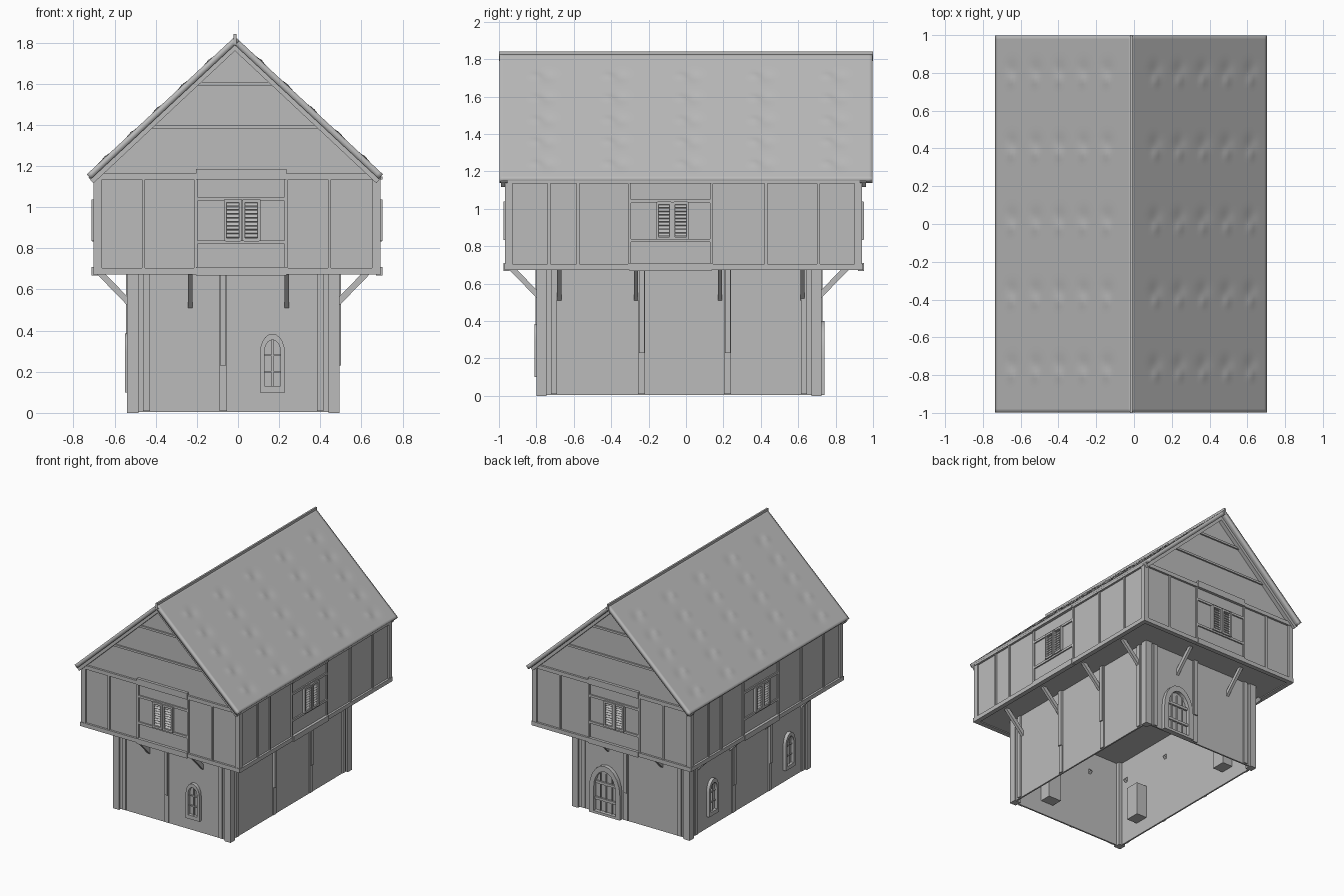
import bpy, bmesh
from math import pi, sin, cos, exp
from mathutils import Matrix, Vector

if "Cube" in bpy.data.objects:
    bpy.data.objects.remove(bpy.data.objects["Cube"], do_unlink=True)

grey = bpy.data.materials.new("plain grey")
grey.use_nodes = True
grey.diffuse_color = (0.5, 0.5, 0.5, 1)
grey.node_tree.nodes["Principled BSDF"].inputs["Base Color"].default_value = (0.5, 0.5, 0.5, 1)


def finish(bm, name, smooth=False):
    bmesh.ops.recalc_face_normals(bm, faces=bm.faces)
    mesh = bpy.data.meshes.new(name)
    bm.to_mesh(mesh)
    bm.free()
    mesh.materials.append(grey)
    obj = bpy.data.objects.new(name, mesh)
    bpy.context.collection.objects.link(obj)
    if smooth:
        bpy.ops.object.select_all(action='DESELECT')
        obj.select_set(True)
        bpy.context.view_layer.objects.active = obj
        bpy.ops.object.shade_smooth_by_angle()
    return obj


def box(bm, m, lo, hi):
    lo, hi = Vector(lo), Vector(hi)
    size = Matrix.Diagonal((*(hi - lo), 1))
    bmesh.ops.create_cube(bm, size=1, matrix=m @ Matrix.Translation((lo + hi) / 2) @ size)


def beam(bm, m, a, b, w, d):
    a, b = Vector(a), Vector(b)
    turn = (b - a).to_track_quat('Z', 'Y').to_matrix().to_4x4()
    size = Matrix.Diagonal((w, d, (b - a).length, 1))
    bmesh.ops.create_cube(bm, size=1, matrix=m @ Matrix.Translation((a + b) / 2) @ turn @ size)


def arch(u, w, z0, z1, n=10):
    """Closed outline of a tall arched opening."""
    rise = w * 0.75
    pts = [(u - w / 2, z0)]
    pts += [(u - w / 2 * cos(pi * i / n), z1 - rise + rise * sin(pi * i / n)) for i in range(n + 1)]
    return pts + [(u + w / 2, z0)]


def arch_frame(bm, m, outer, inner, v0, v1):
    rings = [[bm.verts.new(m @ Vector((u, v, z))) for u, z in pts]
             for pts, v in ((outer, v0), (inner, v0), (inner, v1), (outer, v1))]
    n = len(outer)
    for k in range(4):
        a, b = rings[k], rings[(k + 1) % 4]
        for i in range(n):
            j = (i + 1) % n
            bm.faces.new((a[i], a[j], b[j], b[i]))


# Each facade uses u along the wall, v inward from the wall plane, z up
SIDES = ("front", "right", "back", "left")


def facade(k, center, half):
    depth = half[1 - k % 2]
    m = (Matrix.Translation((*center, 0)) @ Matrix.Rotation(k * pi / 2, 4, 'Z')
         @ Matrix.Translation((0, -depth, 0)))
    return m, half[k % 2]


LOW_C, LOW_H = (-0.0225, -0.0375), (0.5025, 0.7475)
UP_C, UP_H = (-0.005, -0.0125), (0.685, 0.9425)
FLOOR, EAVE, APEX = 0.68, 1.14, 1.79

# Upper storey and gables: one house-shaped prism
bm = bmesh.new()
cx, cy = UP_C
hx, hy = UP_H
outline = [(cx - hx, FLOOR), (cx + hx, FLOOR), (cx + hx, EAVE), (-0.015, APEX), (cx - hx, EAVE)]
end = bm.faces.new([bm.verts.new((x, cy - hy, z)) for x, z in outline])
far = bmesh.ops.extrude_face_region(bm, geom=[end])["geom"]
bmesh.ops.translate(bm, vec=(0, 2 * hy, 0), verts=[g for g in far if isinstance(g, bmesh.types.BMVert)])
if not any(abs(f.normal.y) > 0.9 and f.calc_center_median().y < cy for f in bm.faces):
    bm.faces.new([v for v in bm.verts if v.co.y < cy])
finish(bm, "upper_walls")

for k, side in enumerate(SIDES):
    gable = k % 2 == 0

    # Ground floor wall, open underneath
    m, hw = facade(k, LOW_C, LOW_H)
    bm = bmesh.new()
    box(bm, m, (-hw, 0, 0.005), (hw, 0.012, FLOOR))
    finish(bm, side + "_lower_wall")

    # Ground floor posts
    bm = bmesh.new()
    box(bm, m, (-hw - 0.014, -0.014, 0), (-hw + 0.04, 0.04, FLOOR))
    for u in ((-0.05,) if gable else (-0.2, 0.26)):
        box(bm, m, (u - 0.018, -0.01, 0.01), (u + 0.018, 0.005, FLOOR))
        box(bm, m, (u - 0.015, -0.02, 0.23), (u + 0.015, 0.005, FLOOR))
    for s in (-1, 1):
        u = s * (hw - 0.08)
        box(bm, m, (u - 0.016, -0.01, 0.01), (u + 0.016, 0.005, FLOOR))
    finish(bm, side + "_lower_posts")

    # Diagonal braces under the overhang
    bm = bmesh.new()
    for u in ((-0.21, 0.26) if gable else (-0.64, -0.23, 0.22, 0.66)):
        beam(bm, m, (u, 0.02, 0.51), (u, -0.15, 0.685), 0.022, 0.03)
    finish(bm, side + "_braces")

    # Upper storey timbers
    m, hw = facade(k, UP_C, UP_H)
    bm = bmesh.new()
    posts = (-0.455, -0.2, 0.24, 0.45) if gable else (-0.72, -0.565, -0.29, 0.15, 0.44, 0.72)
    left, right = (posts[1], posts[2]) if gable else (posts[2], posts[3])
    for u in posts:
        box(bm, m, (u - 0.008, -0.01, FLOOR), (u + 0.008, 0.005, 1.16))
    box(bm, m, (-hw - 0.012, -0.012, FLOOR), (-hw + 0.028, 0.028, 1.15))
    box(bm, m, (-hw - 0.015, -0.016, 0.673), (hw + 0.015, 0.02, 0.705))
    box(bm, m, (-hw, -0.016, 1.135), (hw, 0.01, 1.165))
    box(bm, m, (left, -0.022, 0.668), (right, 0.01, 0.71))
    box(bm, m, (left, -0.022, 1.135), (right, 0.01, 1.185 if gable else 1.15))
    for z in (0.83, 1.04):
        box(bm, m, (left, -0.01, z - 0.009), (right, 0.005, z + 0.009))
    finish(bm, side + "_upper_timbers")

    # Shuttered window with two louvred leaves
    bm = bmesh.new()
    mid = 0.025 if gable else -0.06
    for u in (mid - 0.082, mid - 0.008, mid + 0.008, mid + 0.082):
        box(bm, m, (u - 0.007, -0.022, 0.835), (u + 0.007, 0.005, 1.037))
    for s in (-1, 1):
        u = mid + s * 0.045
        for z in (0.842, 1.03):
            box(bm, m, (u - 0.036, -0.02, z - 0.008), (u + 0.036, 0.005, z + 0.008))
        for i in range(9):
            z = 0.86 + i * 0.019
            beam(bm, m, (u, -0.014, z - 0.006), (u, -0.002, z + 0.008), 0.06, 0.003)
    finish(bm, side + "_shutters")

    # Gable rails and bargeboards
    if gable:
        bm = bmesh.new()
        for z in (1.39, 1.60):
            reach = 0.69 * (APEX - z) / (APEX - EAVE)
            box(bm, m, (-reach, -0.012, z - 0.008), (reach, 0.005, z + 0.008))
        ridge = -0.01 if k == 0 else 0.01
        for s in (-1, 1):
            beam(bm, m, (s * 0.7 + ridge, -0.015, 1.13), (ridge, -0.015, 1.785), 0.036, 0.036)
        finish(bm, side + "_gable_timbers")


def arched_window(side, u, label):
    m, _ = facade(SIDES.index(side), LOW_C, LOW_H)
    bm = bmesh.new()
    arch_frame(bm, m, arch(u, 0.12, 0.10, 0.385), arch(u, 0.078, 0.13, 0.355), -0.025, 0.005)
    # Glazing bars and the deep reveal behind the wall
    box(bm, m, (u - 0.004, -0.012, 0.13), (u + 0.004, 0.002, 0.355))
    for z in (0.2, 0.28):
        box(bm, m, (u - 0.04, -0.01, z - 0.004), (u + 0.04, 0.002, z + 0.004))
    box(bm, m, (u - 0.055, 0.005, 0.11), (u + 0.055, 0.1, 0.37))
    finish(bm, label, True)


arched_window("front", 0.19, "front_arched_window")
arched_window("left", -0.47, "rear_side_arched_window")
arched_window("left", 0.49, "forward_side_arched_window")

# Arched door at the back
m, _ = facade(2, LOW_C, LOW_H)
u = -0.22
bm = bmesh.new()
arch_frame(bm, m, arch(u, 0.27, 0.005, 0.40), arch(u, 0.19, 0.025, 0.355), -0.03, 0.005)
finish(bm, "door_frame", True)
bm = bmesh.new()
for i in (-1, 0, 1):
    box(bm, m, (u + i * 0.05 - 0.003, -0.01, 0.02), (u + i * 0.05 + 0.003, 0.002, 0.33))
for z in (0.12, 0.25):
    box(bm, m, (u - 0.095, -0.014, z - 0.01), (u + 0.095, 0.002, z + 0.01))
finish(bm, "door_battens")

# Roof slopes with a regular pattern of small dents and bumps
for s, name in ((-1, "left_hand_roof"), (1, "right_hand_roof")):
    bm = bmesh.new()
    bmesh.ops.create_grid(bm, x_segments=50, y_segments=100, size=1)
    for v in bm.verts:
        t = (1 + s * v.co.x) / 2
        y = v.co.y * 0.998
        bump = 0
        for i in range(5):
            for j in range(5):
                dt, dy = t - 0.18 - i * 0.175, y + 0.8 - j * 0.39
                bump += 0.008 * exp(-(dt / 0.02) ** 2 - (dy / 0.025) ** 2)
                bump -= 0.007 * exp(-(dt / 0.04) ** 2 - ((dy - 0.06) / 0.04) ** 2)
        v.co = (-0.015 + s * 0.72 * t, y, 1.83 - 0.67 * t + bump)
    roof = finish(bm, name, True)
    # Open sheet: keep its faces turned upward before thickening
    if roof.data.polygons[0].normal.z < 0:
        roof.data.flip_normals()
    thick = roof.modifiers.new("thickness", 'SOLIDIFY')
    thick.thickness = 0.03
    thick.offset = -1

# Ridge board
bm = bmesh.new()
box(bm, Matrix.Identity(4), (-0.022, -1, 1.79), (-0.008, 1, 1.842))
finish(bm, "ridge_board")
